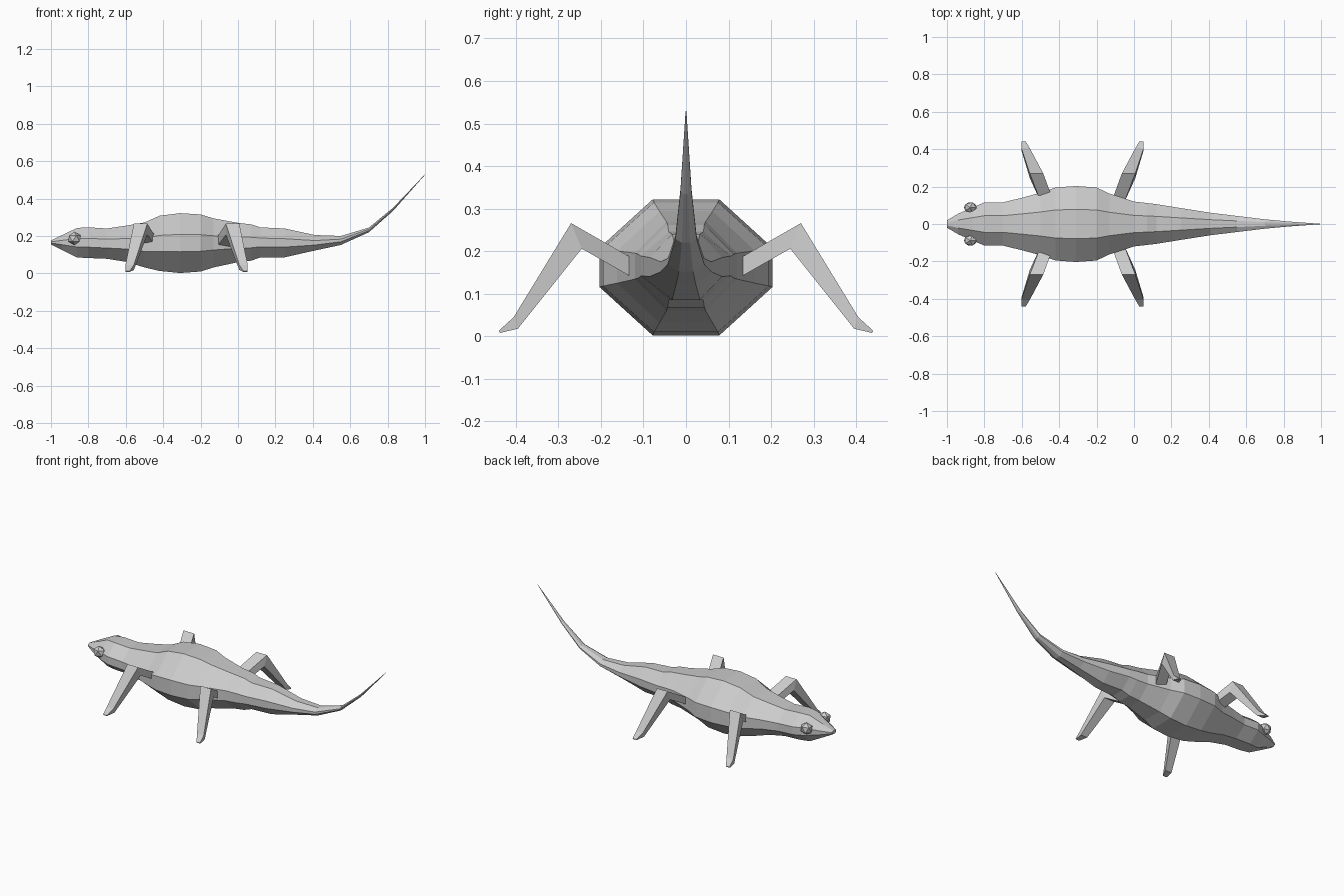
import bpy
import bmesh

cube = bpy.data.objects.get("Cube")
if cube:
    bpy.data.objects.remove(cube, do_unlink=True)

# Single plain grey colour
grey = bpy.data.materials.new("light grey")
grey.use_nodes = True
colour = (0.6, 0.6, 0.6, 1)
grey.diffuse_color = colour
grey.node_tree.nodes["Principled BSDF"].inputs["Base Color"].default_value = colour


def finish(bm, name):
    bmesh.ops.recalc_face_normals(bm, faces=bm.faces)
    mesh = bpy.data.meshes.new(name)
    bm.to_mesh(mesh)
    bm.free()
    mesh.materials.append(grey)
    obj = bpy.data.objects.new(name, mesh)
    bpy.context.collection.objects.link(obj)
    return obj


def loft(name, rings):
    """Skin a row of equal-sized rings and cap both ends."""
    bm = bmesh.new()
    rows = [[bm.verts.new(p) for p in ring] for ring in rings]
    n = len(rows[0])
    for a, b in zip(rows, rows[1:]):
        for i in range(n):
            j = (i + 1) % n
            bm.faces.new((a[i], a[j], b[j], b[i]))
    bm.faces.new(rows[0])
    bm.faces.new(rows[-1])
    return finish(bm, name)


def mirror_y(obj):
    mod = obj.modifiers.new("Mirror", 'MIRROR')
    mod.use_axis = (False, True, False)


# Body, head and tail: eight-sided sections given as x, half width, bottom, top
sections = [
    (-1, .02, .155, .176), (-.94, .055, .125, .205), (-.86, .09, .085, .243),
    (-.8, .115, .082, .246), (-.7, .116, .078, .24), (-.6, .14, .062, .255),
    (-.5, .167, .032, .272), (-.42, .195, .013, .308), (-.31, .203, .002, .322),
    (-.2, .195, .01, .315), (-.13, .162, .032, .294), (0, .12, .06, .27),
    (.07, .112, .068, .262), (.12, .106, .085, .246), (.25, .085, .086, .24),
    (.41, .06, .122, .205), (.55, .043, .152, .2), (.7, .025, .22, .245),
    (.83, .013, .335, .352), (1, .001, .527, .53),
]


def octagon(x, w, low, high):
    mid, h = (low + high) / 2, (high - low) / 2
    quarter = [(w, h * .29), (w * .385, h)]
    half = quarter + [(-y, z) for y, z in reversed(quarter)]
    full = half + [(-y, -z) for y, z in half]
    return [(x, y, mid + z) for y, z in full]


loft("body", [octagon(*s) for s in sections])

# Legs: hip, knee, ankle and toe, as front x, back x, outer (y, z), inner (y, z)
joints = [
    (-.5, -.43, (.12, .18), (.12, .135)),
    (-.557, -.485, (.27, .266), (.245, .206)),
    (-.602, -.557, (.405, .045), (.395, .018)),
    (-.602, -.578, (.44, .013), (.437, .008)),
]
leg_centre = -.275
for name, side in (("front_legs", 1), ("rear_legs", -1)):
    rings = []
    for x0, x1, outer, inner in joints:
        a, b = (leg_centre + side * (x - leg_centre) for x in (x0, x1))
        rings.append([(a, *outer), (b, *outer), (b, *inner), (a, *inner)])
    mirror_y(loft(name, rings))

# Faceted eyes
bm = bmesh.new()
bmesh.ops.create_icosphere(bm, subdivisions=1, radius=1)
bmesh.ops.scale(bm, vec=(.038, .032, .036), verts=bm.verts)
bmesh.ops.translate(bm, vec=(-.875, .088, .187), verts=bm.verts)
mirror_y(finish(bm, "eyes"))
